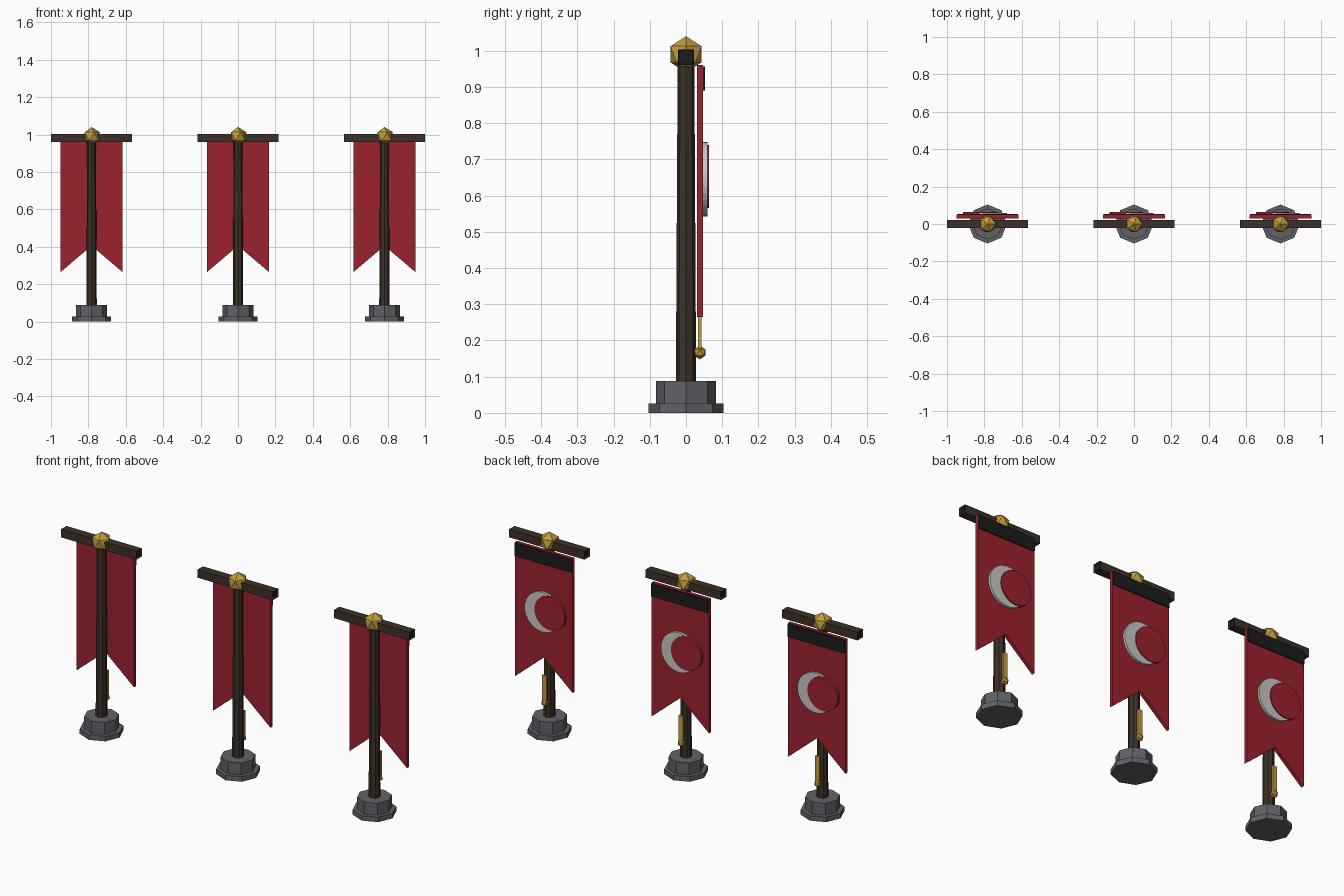
import bpy, bmesh, math
from mathutils import Matrix, Vector

cube = bpy.data.objects.get("Cube")
if cube:
    bpy.data.objects.remove(cube, do_unlink=True)


def material(name, r, g, b):
    m = bpy.data.materials.new(name)
    m.use_nodes = True
    m.diffuse_color = (r, g, b, 1)
    m.node_tree.nodes["Principled BSDF"].inputs["Base Color"].default_value = (r, g, b, 1)
    return m


RED = material("red cloth", 0.33, 0.016, 0.028)
BLACK = material("black trim", 0.012, 0.012, 0.012)
WHITE = material("pale emblem", 0.58, 0.58, 0.56)
GOLD = material("gold", 0.55, 0.34, 0.05)
WOOD = material("dark wood", 0.046, 0.03, 0.02)
STONE = material("grey stone", 0.12, 0.12, 0.14)


def finish(bm, name, *mats):
    mesh = bpy.data.meshes.new(name)
    bmesh.ops.recalc_face_normals(bm, faces=bm.faces)
    bm.to_mesh(mesh)
    bm.free()
    for m in mats:
        mesh.materials.append(m)
    obj = bpy.data.objects.new(name, mesh)
    bpy.context.collection.objects.link(obj)
    return obj


def box(name, mat, lo, hi):
    lo, hi = Vector(lo), Vector(hi)
    bm = bmesh.new()
    bmesh.ops.create_cube(bm, size=1, matrix=Matrix.Translation((lo + hi) / 2) @ Matrix.Diagonal((*(hi - lo), 1)))
    return finish(bm, name, mat)


def post(name, mat, x, z0, z1, r0, r1):
    """Eight-sided upright with corners on the axes."""
    bm = bmesh.new()
    bmesh.ops.create_cone(bm, cap_ends=True, segments=8, radius1=r0, radius2=r1,
                          depth=z1 - z0, matrix=Matrix.Translation((x, 0, (z0 + z1) / 2)))
    return finish(bm, name, mat)


def disc(name, mat, x, z, r, y0, y1):
    """Round plate facing the back."""
    bm = bmesh.new()
    place = Matrix.Translation((x, (y0 + y1) / 2, z)) @ Matrix.Rotation(math.pi / 2, 4, "X")
    bmesh.ops.create_cone(bm, cap_ends=True, segments=32, radius1=r, radius2=r, depth=y1 - y0, matrix=place)
    return finish(bm, name, mat)


def gem(name, mat, centre, r):
    bm = bmesh.new()
    bmesh.ops.create_icosphere(bm, subdivisions=1, radius=r, matrix=Matrix.Translation(centre))
    return finish(bm, name, mat)


def swallowtail(name, mat, x):
    """Cloth with a notched lower edge, extruded in depth."""
    outline = [(-0.165, 0.96), (-0.165, 0.265), (0, 0.405), (0.165, 0.265), (0.165, 0.96)]
    bm = bmesh.new()
    face = bm.faces.new([bm.verts.new((x + px, 0.03, pz)) for px, pz in outline])
    new = bmesh.ops.extrude_face_region(bm, geom=[face])["geom"]
    bmesh.ops.translate(bm, vec=(0, 0.017, 0), verts=[g for g in new if isinstance(g, bmesh.types.BMVert)])
    return finish(bm, name, mat)


def crossbar(name, x):
    """Square beam with a recessed dark hollow at each end."""
    bm = bmesh.new()
    bmesh.ops.create_cube(bm, size=1, matrix=Matrix.Translation((x, 0, 0.982)) @ Matrix.Diagonal((0.434, 0.044, 0.042, 1)))
    bm.normal_update()
    ends = [f for f in bm.faces if abs(f.normal.x) > 0.9]
    bmesh.ops.inset_individual(bm, faces=ends, thickness=0.004, depth=-0.01)
    for f in ends:
        f.material_index = 1
    return finish(bm, name, WOOD, BLACK)


# Three matching banner stands in a row
for side, x in (("right", -0.783), ("centre", 0), ("left", 0.783)):
    # Stone foot and wooden frame
    post(f"{side}_base_plinth", STONE, x, 0, 0.026, 0.104, 0.104)
    post(f"{side}_base_block", STONE, x, 0.026, 0.088, 0.083, 0.083)
    post(f"{side}_pole", WOOD, x, 0.088, 0.975, 0.028, 0.023)
    crossbar(f"{side}_crossbar", x)
    gem(f"{side}_finial", GOLD, (x, 0, 0.99), 0.05)

    # Cloth, top trim and crescent made of two overlapping plates
    swallowtail(f"{side}_banner_cloth", RED, x)
    box(f"{side}_top_trim", BLACK, (x - 0.163, 0.047, 0.89), (x + 0.163, 0.053, 0.957))
    disc(f"{side}_crescent_disc", WHITE, x, 0.645, 0.103, 0.045, 0.059)
    disc(f"{side}_crescent_cutout", RED, x - 0.045, 0.652, 0.087, 0.045, 0.064)

    # Hanging tassel
    box(f"{side}_tassel_cord", GOLD, (x - 0.012, 0.033, 0.175), (x + 0.012, 0.043, 0.31))
    gem(f"{side}_tassel_bead", GOLD, (x, 0.038, 0.167), 0.019)
